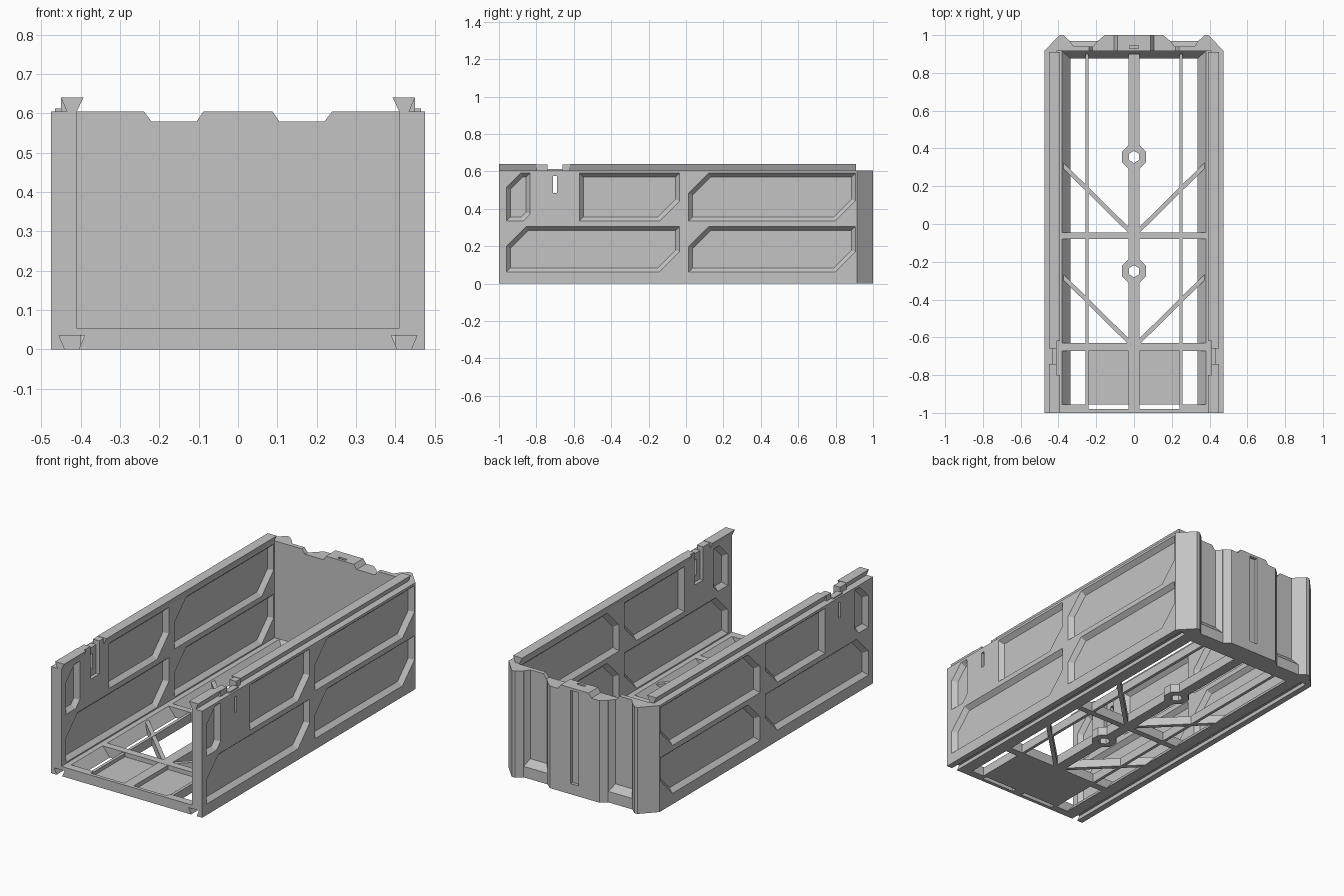
import bpy, bmesh, math
from mathutils import Vector

if "Cube" in bpy.data.objects:
    bpy.data.objects.remove(bpy.data.objects["Cube"], do_unlink=True)

grey = bpy.data.materials.new("light_grey")
grey.use_nodes = True
grey.diffuse_color = (0.55, 0.55, 0.55, 1)
grey.node_tree.nodes["Principled BSDF"].inputs["Base Color"].default_value = (0.55, 0.55, 0.55, 1)


def finish(name, bm):
    bmesh.ops.recalc_face_normals(bm, faces=bm.faces[:])
    mesh = bpy.data.meshes.new(name)
    bm.to_mesh(mesh)
    bm.free()
    mesh.materials.append(grey)
    ob = bpy.data.objects.new(name, mesh)
    bpy.context.collection.objects.link(ob)
    return ob


def prism(name, pts, axis, a, b):
    """Extrude a 2D outline from a to b along the given axis."""
    place = {"x": lambda u, v, t: (t, u, v),
             "y": lambda u, v, t: (u, t, v),
             "z": lambda u, v, t: (u, v, t)}[axis]
    bm = bmesh.new()
    face = bm.faces.new([bm.verts.new(place(u, v, a)) for u, v in pts])
    move = Vector(place(0, 0, b - a))
    ext = bmesh.ops.extrude_face_region(bm, geom=[face], use_keep_orig=True)
    for v in ext["geom"]:
        if isinstance(v, bmesh.types.BMVert):
            v.co += move
    return finish(name, bm)


def box(name, x, y, z):
    return prism(name, [(x[0], y[0]), (x[1], y[0]), (x[1], y[1]), (x[0], y[1])], "z", *z)


def hulls(name, solids):
    """One mesh made of several separate convex solids."""
    bm = bmesh.new()
    for pts in solids:
        bmesh.ops.convex_hull(bm, input=[bm.verts.new(p) for p in pts])
    return finish(name, bm)


def cut(ob, cutter):
    mod = ob.modifiers.new("cut", "BOOLEAN")
    mod.operation = "DIFFERENCE"
    mod.solver = "EXACT"
    mod.object = cutter
    bpy.context.view_layer.objects.active = ob
    bpy.ops.object.modifier_apply(modifier=mod.name)


def remove(ob):
    bpy.data.objects.remove(ob, do_unlink=True)


def block(x, y, z):
    return [(i, j, k) for i in x for j in y for k in z]


def panel(y0, y1, z0, z1, top, low, d):
    """Rectangle with a top front and a bottom back chamfer, inset by d."""
    y0, y1, z0, z1 = y0 + d, y1 - d, z0 + d, z1 - d
    top, low = [max(c - 0.586 * d, 0) for c in (top, low)]
    pts = [(y0, z0), (y1 - low, z0), (y1, z0 + low), (y1, z1), (y0 + top, z1), (y0, z1 - top)]
    return list(dict.fromkeys(pts))


PANELS = [(-0.965, -0.03, 0.058, 0.31, 0.11, 0.11),
          (0.01, 0.91, 0.058, 0.31, 0.11, 0.11),
          (-0.965, -0.83, 0.33, 0.595, 0.08, 0.04),
          (-0.575, -0.03, 0.33, 0.595, 0, 0.11),
          (0.01, 0.91, 0.33, 0.595, 0.11, 0.11)]

for s, side in ((1, "left"), (-1, "right")):
    # side wall with floor ledge and dovetail slot
    profile = [(0.335, 0), (0.405, 0), (0.39, 0.035), (0.455, 0.035), (0.44, 0), (0.475, 0),
               (0.475, 0.605), (0.41, 0.605), (0.41, 0.055), (0.38, 0.055)]
    wall = prism(side + "_wall", [(s * x, z) for x, z in profile], "y", -1, 0.915)

    # recessed panels on both faces, latch pocket and slit
    solids = []
    for p in PANELS:
        for surface, deep in ((0.48, 0.45), (0.405, 0.434)):
            solids.append([(s * surface, y, z) for y, z in panel(*p, 0)]
                          + [(s * deep, y, z) for y, z in panel(*p, 0.026)])
    solids.append(block((s * 0.40, s * 0.43), (-0.74, -0.66), (0.45, 0.62)))
    cutter = hulls("wall_cutter", solids)
    cut(wall, cutter)
    remove(cutter)
    slit = hulls("slit_cutter", [block((s * 0.42, s * 0.49), (-0.71, -0.69), (0.485, 0.575))])
    cut(wall, slit)
    remove(slit)

    # dovetail rail on top, interrupted at the latch
    rail = [(s * x, z) for x, z in ((0.41, 0.605), (0.435, 0.605), (0.45, 0.64), (0.393, 0.64))]
    prism(side + "_front_rail", rail, "y", -1, -0.8)
    prism(side + "_rear_rail", rail, "y", -0.62, 0.91)
    for a, b in ((-0.8, -0.74), (-0.66, -0.62)):
        box(side + "_latch_block", sorted((s * 0.41, s * 0.45)), (a, b), (0.605, 0.638))
    box(side + "_latch_clip", sorted((s * 0.43, s * 0.465)), (-0.74, -0.66), (0.6, 0.612))

    # floor ribs and front plate
    box(side + "_thin_rib", sorted((s * 0.24, s * 0.257)), (-0.98, 0.9), (0, 0.05))
    box(side + "_front_plate", sorted((s * 0.02, s * 0.245)), (-0.955, -0.65), (0, 0.03))
    box(side + "_front_filler", sorted((s * 0.24, s * 0.38)), (-1, -0.955), (0, 0.055))
    for y in (-0.06, -0.65):
        w = 0.016
        pts = [(0, y - w), (s * 0.39, y + 0.385 - w), (s * 0.39, y + 0.385 + w), (0, y + w)]
        prism(side + "_diagonal_rib", pts, "z", 0, 0.048)

# back wall with chamfered corners and shallow bays
half = [(0.475, 0.915), (0.395, 1), (0.375, 1), (0.342, 0.97), (0.19, 0.97), (0.155, 1)]
back = prism("back_wall", half + [(-x, y) for x, y in reversed(half)], "z", 0, 0.605)
solids = []
for s in (1, -1):
    # tall groove with a sloped foot
    solids.append([(s * x, y, z) for x, y, low in
                   ((0.342, 0.972, 0.06), (0.19, 0.972, 0.06), (0.32, 0.94, 0.1), (0.215, 0.94, 0.1))
                   for z in (low, 0.62)])
cutter = hulls("groove_cutter", solids)
cut(back, cutter)
remove(cutter)
# notches in the top edge and the narrow centre groove
solids = [[(s * x, y, z) for y in (0.9, 1.02)
           for x, z in ((0.077, 0.62), (0.105, 0.58), (0.22, 0.58), (0.251, 0.62))] for s in (1, -1)]
solids.append(block((-0.025, 0.025), (0.982, 1.02), (0.06, 0.59)))
solids.append(block((-0.025, 0.025), (0.93, 0.945), (0.56, 0.62)))
cutter = hulls("notch_cutter", solids)
cut(back, cutter)
remove(cutter)

# floor frame and cross ribs
prism("back_beam", [(0.875, 0), (0.915, 0), (0.915, 0.055)], "x", -0.4, 0.4)
box("front_beam", (-0.38, 0.38), (-1, -0.98), (0, 0.055))
for y0, y1 in ((-0.08, -0.045), (-0.672, -0.63)):
    box("cross_rib", (-0.39, 0.39), (y0, y1), (0, 0.055))
spine = box("centre_rib", (-0.03, 0.03), (-0.99, 0.9), (0, 0.054))


def ring(n, r, y, turn):
    return [(r * math.cos(turn + math.tau * i / n), y + r * math.sin(turn + math.tau * i / n))
            for i in range(n)]


# bosses with hexagonal holes through the centre rib
for y in (0.355, -0.25):
    boss = prism("boss", ring(8, 0.07, y, math.pi / 8), "z", 0, 0.05)
    hole = prism("hole_cutter", ring(6, 0.032, y, math.pi / 6), "z", -0.02, 0.1)
    cut(boss, hole)
    cut(spine, hole)
    remove(hole)
